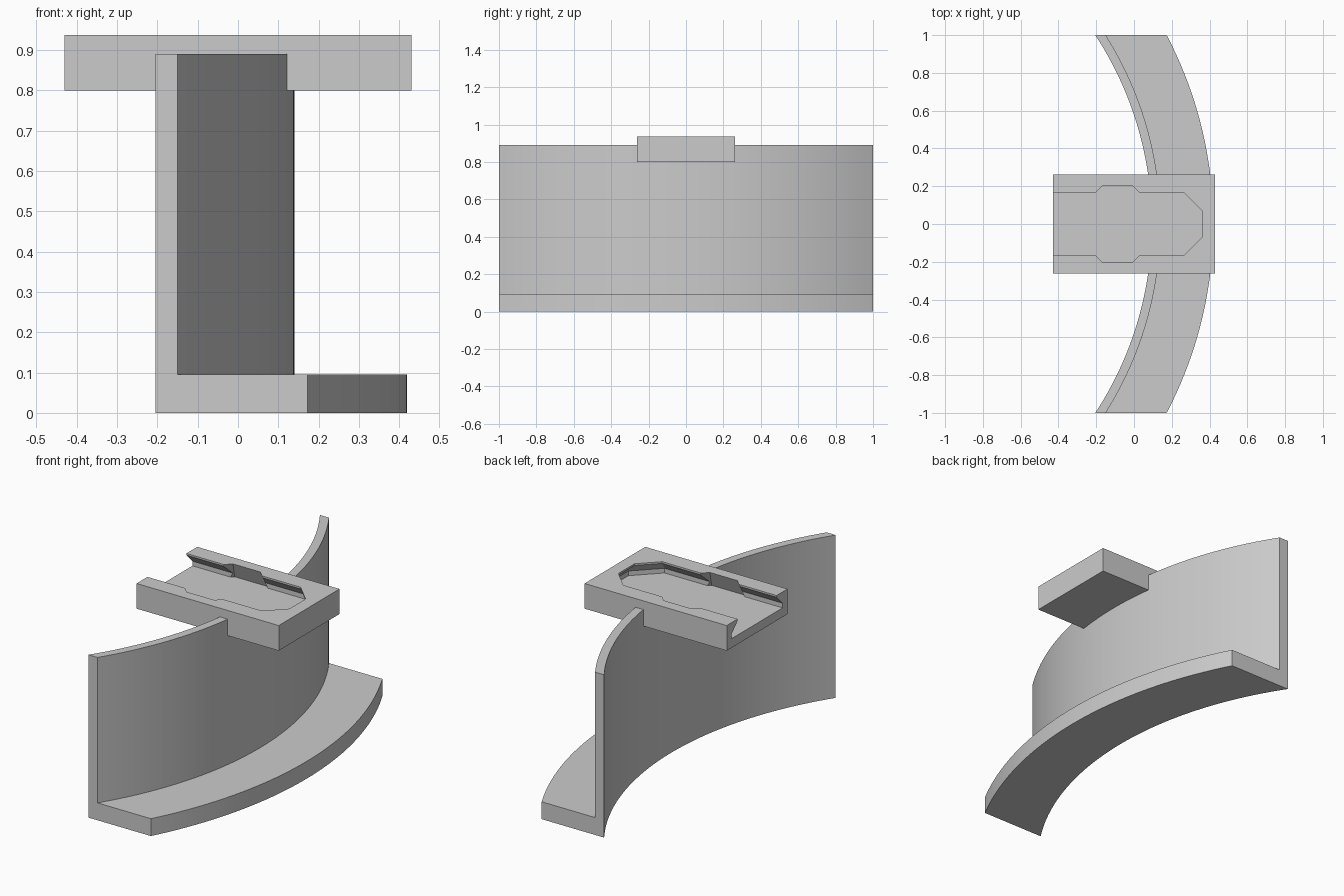
import bpy, bmesh, math

if "Cube" in bpy.data.objects:
    bpy.data.objects.remove(bpy.data.objects["Cube"])

T = math.tan(math.radians(22.5))   # octagon half side / apothem
TOP, FLOOR = 0.9375, 0.85          # plate top and slot floor heights


def skin(name, rings):
    """Closed solid made by joining equal-length rings and capping both ends."""
    bm = bmesh.new()
    loops = [[bm.verts.new(p) for p in ring] for ring in rings]
    n = len(loops[0])
    for a, b in zip(loops, loops[1:]):
        for i in range(n):
            j = (i + 1) % n
            bm.faces.new((a[i], a[j], b[j], b[i]))
    bm.faces.new(loops[0][::-1])
    bm.faces.new(loops[-1])
    bmesh.ops.recalc_face_normals(bm, faces=bm.faces)
    mesh = bpy.data.meshes.new(name)
    bm.to_mesh(mesh)
    bm.free()
    obj = bpy.data.objects.new(name, mesh)
    bpy.context.collection.objects.link(obj)
    return obj


def combine(target, tool, operation):
    """Apply a boolean and remove the helper."""
    tool.hide_render = True
    mod = target.modifiers.new(operation, 'BOOLEAN')
    mod.operation = operation
    mod.solver = 'EXACT'
    mod.object = tool
    bpy.context.view_layer.update()
    deps = bpy.context.evaluated_depsgraph_get()
    mesh = bpy.data.meshes.new_from_object(target.evaluated_get(deps))
    target.modifiers.clear()
    target.data = mesh
    bpy.data.objects.remove(tool)


# Curved L-shaped bracket: section swept round a common centre, ends cut at y = +-1
CX, STEPS = -1.73, 48
section = [(-0.205, 0), (0.173, 0), (0.173, 0.095),
           (-0.15, 0.095), (-0.15, 0.89), (-0.205, 0.89)]


def arc_point(x_end, z, t):
    r = math.hypot(x_end - CX, 1)
    a = math.asin(1 / r) * t
    return (CX + r * math.cos(a), r * math.sin(a), z)


bracket = skin("curved_bracket", [
    [arc_point(x, z, -1 + 2 * i / STEPS) for x, z in section]
    for i in range(STEPS + 1)])

# Mounting plate across the top of the wall
W, D = 0.43, 0.262
plate = skin("mounting_plate", [
    [(-W, -D, z), (W, -D, z), (W, D, z), (-W, D, z)] for z in (0.80, TOP)])
combine(bracket, plate, 'UNION')

# Undercut slot, open at the left and ending in half an octagon
SX = 0.192
slot = skin("slot_cutter", [
    [(-0.6, -r, z), (SX + T * r, -r, z), (SX + r, -T * r, z),
     (SX + r, T * r, z), (SX + T * r, r, z), (-0.6, r, z)]
    for z, r in ((FLOOR, 0.22), (0.8755, 0.22), (0.928, 0.168), (0.96, 0.168))])
combine(bracket, slot, 'DIFFERENCE')

# Tapered octagonal entry opening part way along the slot
RX = -0.0875
entry = skin("entry_cutter", [
    [(RX + r / math.cos(math.pi / 8) * math.cos(math.pi / 8 + k * math.pi / 4),
      r / math.cos(math.pi / 8) * math.sin(math.pi / 8 + k * math.pi / 4), z)
     for k in range(8)]
    for z, r in ((FLOOR, 0.235), (TOP, 0.20), (0.96, 0.191))])
combine(bracket, entry, 'DIFFERENCE')

# Single grey colour
grey = bpy.data.materials.new("light_grey")
grey.diffuse_color = (0.6, 0.6, 0.6, 1)
grey.use_nodes = True
grey.node_tree.nodes["Principled BSDF"].inputs["Base Color"].default_value = grey.diffuse_color
bracket.data.materials.clear()
bracket.data.materials.append(grey)
for p in bracket.data.polygons:
    p.material_index = 0

# Smooth the curved faces, keep the corners sharp
bpy.ops.object.select_all(action='DESELECT')
bracket.select_set(True)
bpy.context.view_layer.objects.active = bracket
bpy.ops.object.shade_smooth_by_angle(angle=math.radians(20))
